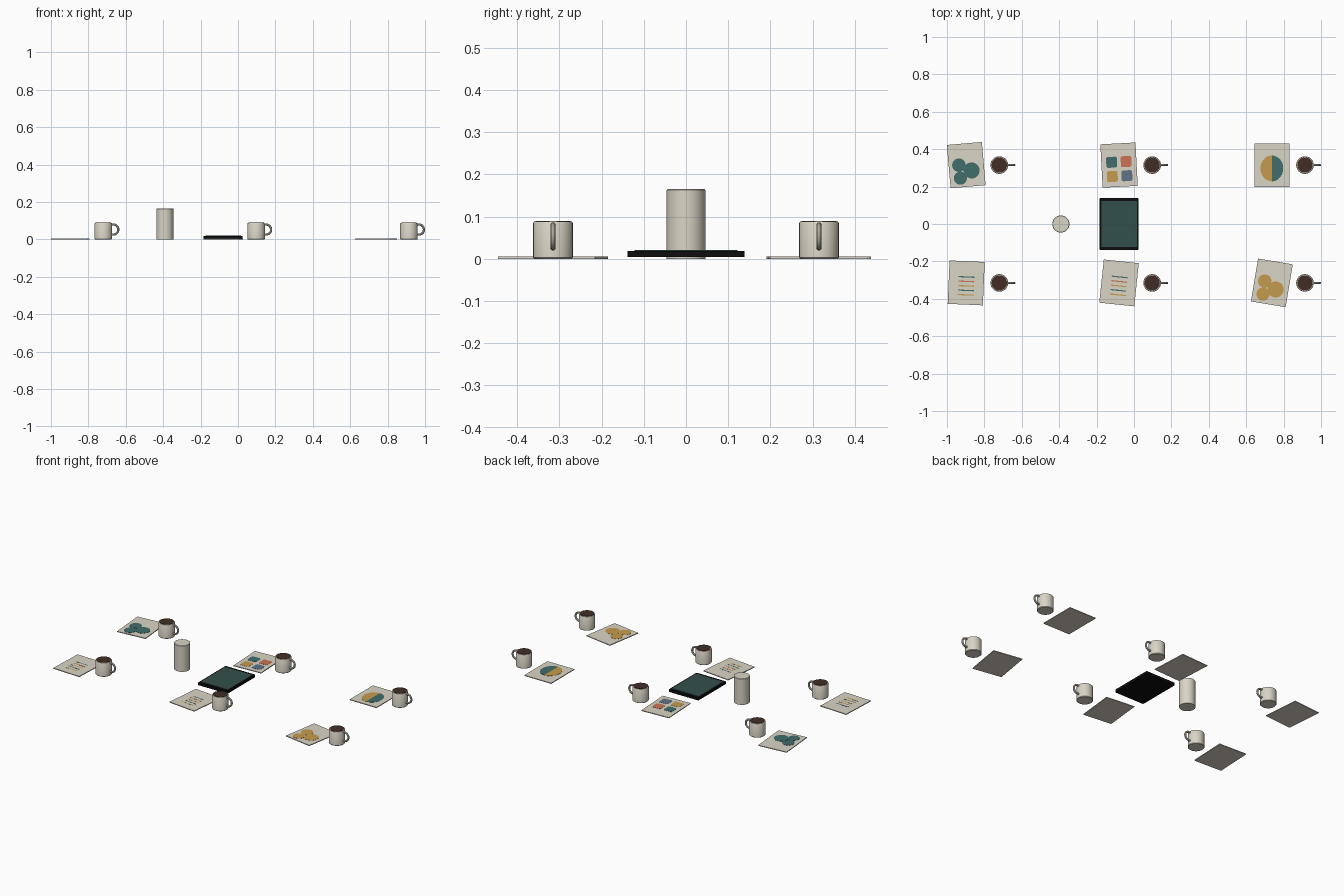
import bpy, bmesh, math
from mathutils import Matrix, Vector

if "Cube" in bpy.data.objects:
    bpy.data.objects.remove(bpy.data.objects["Cube"])


def mat(name, r, g, b):
    m = bpy.data.materials.new(name)
    m.diffuse_color = (r, g, b, 1)
    m.use_nodes = True
    m.node_tree.nodes["Principled BSDF"].inputs["Base Color"].default_value = m.diffuse_color
    return m


CREAM = mat("cream", 0.70, 0.66, 0.56)
TEAL = mat("teal", 0.052, 0.155, 0.145)
OCHRE = mat("ochre", 0.56, 0.33, 0.075)
RED = mat("brick red", 0.60, 0.17, 0.087)
SLATE = mat("slate blue", 0.12, 0.17, 0.25)
SCREEN = mat("dark green screen", 0.032, 0.08, 0.07)
BLACK = mat("black", 0.004, 0.004, 0.004)
COFFEE = mat("coffee brown", 0.055, 0.027, 0.019)


def finish(bm, name, material, smooth=False):
    bmesh.ops.recalc_face_normals(bm, faces=bm.faces)
    me = bpy.data.meshes.new(name)
    bm.to_mesh(me)
    bm.free()
    me.materials.append(material)
    ob = bpy.data.objects.new(name, me)
    bpy.context.collection.objects.link(ob)
    if smooth:
        bpy.context.view_layer.objects.active = ob
        bpy.ops.object.select_all(action='DESELECT')
        ob.select_set(True)
        bpy.ops.object.shade_smooth_by_angle(angle=math.radians(40))
    return ob


def prism(name, outline, z0, z1, material, frame=Matrix()):
    """Extrude a flat outline from z0 to z1, placed by frame."""
    bm = bmesh.new()
    low = [bm.verts.new(frame @ Vector((x, y, z0))) for x, y in outline]
    high = [bm.verts.new(frame @ Vector((x, y, z1))) for x, y in outline]
    n = len(outline)
    bm.faces.new(low[::-1])
    bm.faces.new(high)
    for i in range(n):
        j = (i + 1) % n
        bm.faces.new((low[i], low[j], high[j], high[i]))
    return finish(bm, name, material)


def rounded(cx, cy, hx, hy, r, steps=5):
    pts = []
    for q, (sx, sy) in enumerate([(1, 1), (-1, 1), (-1, -1), (1, -1)]):
        for k in range(steps + 1):
            a = math.pi / 2 * (q + k / steps)
            pts.append((cx + sx * (hx - r) + r * math.cos(a),
                        cy + sy * (hy - r) + r * math.sin(a)))
    return pts


def arc(cx, cy, rx, ry, a0=0, a1=360, n=28):
    closed = a1 - a0 == 360
    return [(cx + rx * math.cos(math.radians(a0 + (a1 - a0) * i / n)),
             cy + ry * math.sin(math.radians(a0 + (a1 - a0) * i / n)))
            for i in range(n if closed else n + 1)]


def lathe(name, profile, x, y, material, n=32):
    """Revolve (radius, z) pairs and cap both ends."""
    bm = bmesh.new()
    rings = [[bm.verts.new((x + r * math.cos(2 * math.pi * i / n),
                            y + r * math.sin(2 * math.pi * i / n), z))
              for i in range(n)] for r, z in profile]
    for a, b in zip(rings, rings[1:]):
        for i in range(n):
            j = (i + 1) % n
            bm.faces.new((a[i], a[j], b[j], b[i]))
    bm.faces.new(rings[0][::-1])
    bm.faces.new(rings[-1])
    return finish(bm, name, material, True)


def mug(x, y):
    lathe("mug_body", [(0.044, 0), (0.047, 0.003), (0.047, 0.084), (0.045, 0.088)], x, y, CREAM)
    lathe("mug_coffee", [(0.041, 0.086), (0.041, 0.090)], x, y, COFFEE)
    # handle: ring standing in the xz plane, sunk into the body
    bpy.ops.mesh.primitive_torus_add(major_radius=0.027, minor_radius=0.006,
                                     major_segments=28, minor_segments=10,
                                     location=(x + 0.053, y, 0.053),
                                     rotation=(math.pi / 2, 0, 0))
    ob = bpy.context.object
    ob.name = "mug_handle"
    ob.data.materials.append(CREAM)
    bpy.ops.object.shade_smooth_by_angle()


TOP = 0.005


# printed designs, in paper coordinates
def blobs(f, material):
    for k, (x, y, r) in enumerate([(-0.039, 0.003, 0.036), (-0.037, -0.067, 0.035),
                                   (0.026, -0.031, 0.043)]):
        prism("print_blob", arc(x, y, r, r), TOP, TOP + 0.0008 + 0.0001 * k, material, f)


def squares(f, _):
    for x, y, m in [(-0.039, 0.017, TEAL), (0.039, 0.017, RED),
                    (-0.039, -0.059, OCHRE), (0.039, -0.059, SLATE)]:
        prism("print_square", rounded(x, y, 0.029, 0.029, 0.01), TOP, TOP + 0.001, m, f)


def halves(f, _):
    prism("print_half_left", arc(0, -0.018, 0.061, 0.069, 90, 270), TOP, TOP + 0.001, OCHRE, f)
    prism("print_half_right", arc(0, -0.018, 0.061, 0.069, -90, 90), TOP, TOP + 0.001, TEAL, f)


def lines(f, _):
    for k, m in enumerate([TEAL, RED, OCHRE, TEAL, OCHRE]):
        y = 0.032 - 0.024 * k
        prism("print_line", rounded(0, y, 0.043, 0.003, 0.002, 2), TOP, TOP + 0.0004, m, f)


# six places: paper tilt, design, colour
COLS = (0, 1, 2)
PLACES = {(0, 1): (5, blobs, TEAL), (1, 1): (3, squares, None), (2, 1): (0, halves, None),
          (0, -1): (-2.5, lines, None), (1, -1): (-6, lines, None), (2, -1): (-9.5, blobs, OCHRE)}
for (c, s), (tilt, design, colour) in PLACES.items():
    x, y = -0.897 + 0.817 * c, 0.315 * s
    frame = Matrix.Translation((x, y, 0)) @ Matrix.Rotation(math.radians(tilt), 4, 'Z')
    prism("paper_sheet", [(-0.094, -0.116), (0.094, -0.116), (0.094, 0.116), (-0.094, 0.116)],
          0, TOP, CREAM, frame)
    design(frame, colour)
    mug(x + 0.177, y)

# tablet with raised screen
prism("tablet_body", rounded(-0.08, 0, 0.104, 0.139, 0.006), 0.004, 0.019, BLACK)
prism("tablet_screen", rounded(-0.08, 0, 0.095, 0.122, 0.003), 0.018, 0.021, SCREEN)

# tall canister
lathe("canister", [(0.046, 0), (0.046, 0.163), (0.044, 0.165)], -0.391, 0, CREAM)
